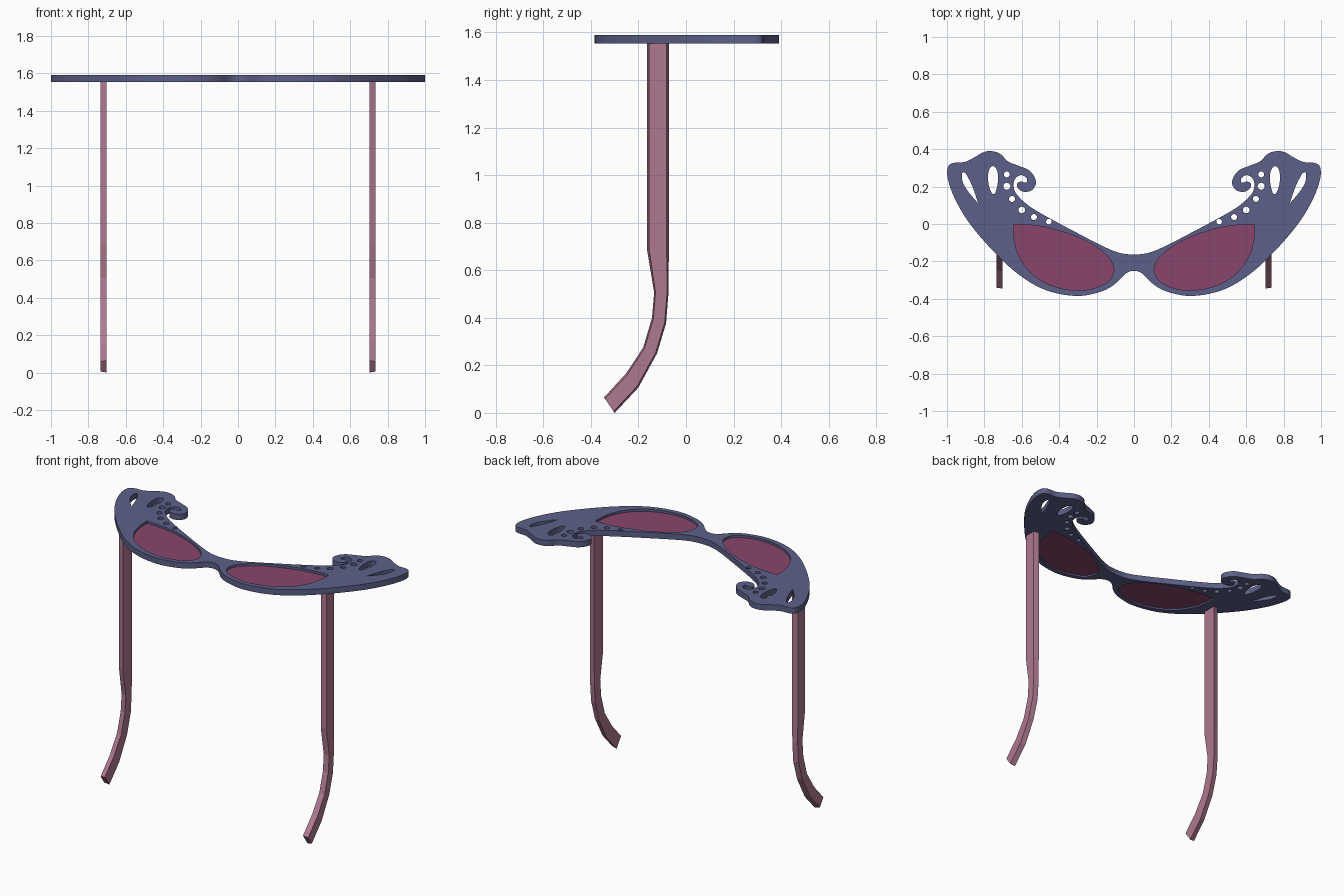
import bpy, bmesh, math
from mathutils import Vector

if "Cube" in bpy.data.objects:
    bpy.data.objects.remove(bpy.data.objects["Cube"])

def material(name, rgb):
    m = bpy.data.materials.new(name)
    m.diffuse_color = (*rgb, 1)
    m.use_nodes = True
    m.node_tree.nodes["Principled BSDF"].inputs["Base Color"].default_value = m.diffuse_color
    return m

FRAME = material("frame_blue", (0.107, 0.117, 0.246))
LENS = material("lens_purple", (0.25, 0.06, 0.15))
TEMPLE = material("temple_pink", (0.42, 0.19, 0.28))

def smooth_loop(points, steps=5):
    """Closed smooth curve through points; a repeated point makes a corner."""
    p = [Vector(q) for q in points]
    n, out = len(p), []
    for i in range(n):
        a, b, c, d = p[i - 1], p[i], p[(i + 1) % n], p[(i + 2) % n]
        length = (c - b).length
        if length < 1e-6:
            continue
        m0, m1 = (c - a).normalized() * length, (d - b).normalized() * length
        for k in range(steps):
            t = k / steps
            out.append(b * (2*t**3 - 3*t**2 + 1) + m0 * (t**3 - 2*t**2 + t)
                       + c * (3*t**2 - 2*t**3) + m1 * (t**3 - t**2))
    return out

def mirror(points):
    return [(-x, y) for x, y in points]

def plate(name, loops, z0, z1, mat):
    """Flat filled plate; inner loops become holes."""
    cu = bpy.data.curves.new(name, 'CURVE')
    cu.dimensions, cu.fill_mode = '2D', 'BOTH'
    cu.extrude = (z1 - z0) / 2
    for loop in loops:
        s = cu.splines.new('POLY')
        s.points.add(len(loop) - 1)
        for pt, co in zip(s.points, loop):
            pt.co = (co[0], co[1], 0, 1)
        s.use_cyclic_u = True
    tmp = bpy.data.objects.new(name + "_curve", cu)
    bpy.context.collection.objects.link(tmp)
    me = bpy.data.meshes.new_from_object(tmp.evaluated_get(bpy.context.evaluated_depsgraph_get()))
    bpy.data.objects.remove(tmp)
    bm = bmesh.new()
    bm.from_mesh(me)
    bmesh.ops.remove_doubles(bm, verts=bm.verts, dist=1e-5)
    bmesh.ops.recalc_face_normals(bm, faces=bm.faces)
    bmesh.ops.translate(bm, verts=bm.verts, vec=(0, 0, (z0 + z1) / 2))
    bm.to_mesh(me)
    bm.free()
    me.materials.clear()
    me.materials.append(mat)
    ob = bpy.data.objects.new(name, me)
    bpy.context.collection.objects.link(ob)
    bpy.ops.object.select_all(action='DESELECT')
    ob.select_set(True)
    bpy.context.view_layer.objects.active = ob
    bpy.ops.object.shade_smooth_by_angle(angle=math.radians(30))
    return ob

# Frame outline: right half from lower bridge round the wing and curl to upper bridge
half = [(0.04, -0.262), (0.107, -0.325), (0.18, -0.363), (0.31, -0.385), (0.476, -0.352),
        (0.61, -0.275), (0.738, -0.16), (0.877, 0), (0.957, 0.134), (0.995, 0.24),
        (0.995, 0.305), (0.968, 0.326), (0.904, 0.332), (0.85, 0.358), (0.807, 0.383),
        (0.765, 0.39), (0.717, 0.376), (0.674, 0.335), (0.62, 0.312), (0.556, 0.283),
        (0.524, 0.225), (0.545, 0.182), (0.588, 0.172), (0.62, 0.19), (0.625, 0.215),
        (0.605, 0.227), (0.575, 0.222), (0.575, 0.245), (0.605, 0.261), (0.638, 0.237),
        (0.642, 0.19), (0.62, 0.15), (0.556, 0.093), (0.45, 0.03), (0.29, -0.055),
        (0.155, -0.124), (0.075, -0.155)]
outline = smooth_loop([(0, -0.25)] + half + [(0, -0.163)] + mirror(half)[::-1])

# Lens opening, with a sharp upper outer corner
lens = [(0.645, -0.002), (0.645, -0.002), (0.55, -0.006), (0.45, -0.022), (0.29, -0.075),
        (0.165, -0.15), (0.109, -0.23), (0.13, -0.30), (0.21, -0.342), (0.315, -0.355),
        (0.45, -0.325), (0.556, -0.257), (0.62, -0.16), (0.642, -0.07)]

# Wing cut-outs: two teardrops and a row of round holes
drops = [[(0.755, 0.31), (0.732, 0.285), (0.727, 0.235), (0.737, 0.18), (0.75, 0.16),
          (0.768, 0.18), (0.78, 0.235), (0.776, 0.285)],
         [(0.912, 0.277), (0.888, 0.25), (0.858, 0.185), (0.833, 0.11), (0.833, 0.11),
          (0.88, 0.165), (0.912, 0.215), (0.92, 0.255)]]
dots = [(0.68, 0.265, 0.016), (0.68, 0.202, 0.019), (0.652, 0.134, 0.016),
        (0.60, 0.075, 0.018), (0.535, 0.037, 0.016), (0.455, 0.013, 0.015)]
holes = [smooth_loop(lens)] + [smooth_loop(d) for d in drops]
holes += [[(x + r * math.cos(a * math.pi / 8), y + r * math.sin(a * math.pi / 8))
           for a in range(16)] for x, y, r in dots]
plate("frame", [outline] + holes + [mirror(h) for h in holes], 1.553, 1.59, FRAME)

# Lenses, thinner than the frame
for side, loop in (("right", holes[0]), ("left", mirror(holes[0]))):
    plate("lens_" + side, [loop], 1.563, 1.576, LENS)

# Temples: faceted bent bars, narrower on the outer face; (front y, z, back y, z)
stations = [(-0.164, 1.555, -0.072, 1.555), (-0.164, 0.687, -0.072, 0.687),
            (-0.134, 0.506, -0.074, 0.50), (-0.143, 0.40, -0.084, 0.376),
            (-0.18, 0.275, -0.122, 0.25), (-0.252, 0.166, -0.20, 0.107),
            (-0.345, 0.065, -0.30, 0.0)]
for side, s in (("right", 1), ("left", -1)):
    bm = bmesh.new()
    rings = []
    for fy, fz, by, bz in stations:
        f, b = Vector((0, fy, fz)), Vector((0, by, bz))
        inner, outer = Vector((s * 0.702, 0, 0)), Vector((s * 0.736, 0, 0))
        rings.append([bm.verts.new(v) for v in (
            f + inner, b + inner, b.lerp(f, 0.1) + outer, f.lerp(b, 0.1) + outer)])
    for r0, r1 in zip(rings, rings[1:]):
        for k in range(4):
            j = (k + 1) % 4
            bm.faces.new((r0[k], r0[j], r1[j], r1[k]))
    bm.faces.new(rings[0])
    bm.faces.new(rings[-1])
    bmesh.ops.recalc_face_normals(bm, faces=bm.faces)
    me = bpy.data.meshes.new("temple_" + side)
    bm.to_mesh(me)
    bm.free()
    me.materials.append(TEMPLE)
    bpy.context.collection.objects.link(bpy.data.objects.new("temple_" + side, me))
